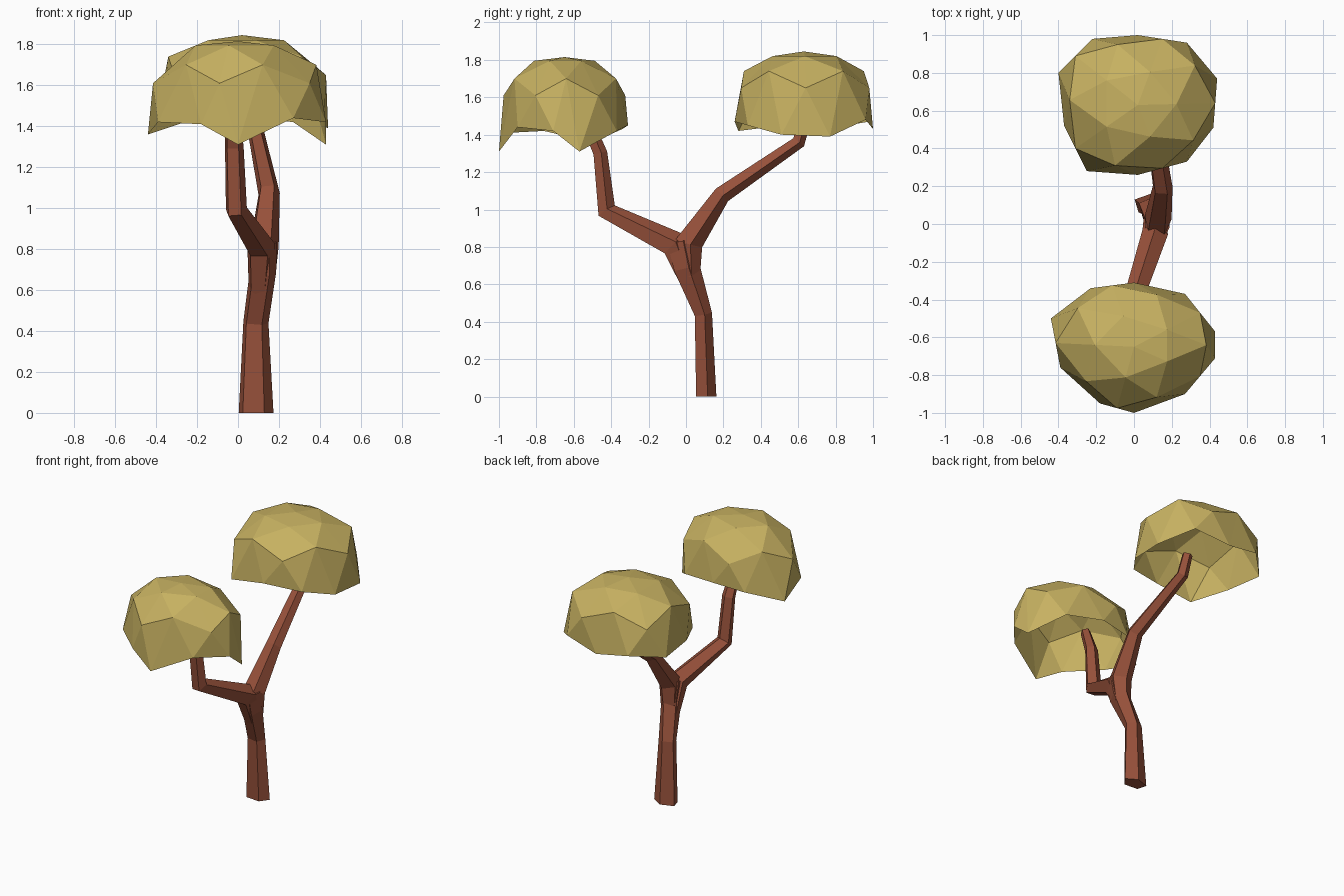
import bpy, bmesh, math
from mathutils import Vector

if "Cube" in bpy.data.objects:
    bpy.data.objects.remove(bpy.data.objects["Cube"])


def make_material(name, colour):
    mat = bpy.data.materials.new(name)
    mat.use_nodes = True
    mat.diffuse_color = (*colour, 1)
    mat.node_tree.nodes["Principled BSDF"].inputs["Base Color"].default_value = (*colour, 1)
    return mat


bark = make_material("reddish_bark", (0.31, 0.082, 0.043))
leaf = make_material("olive_yellow_leaf", (0.57, 0.44, 0.12))


def finish(bm, name, mat):
    bmesh.ops.recalc_face_normals(bm, faces=bm.faces)
    mesh = bpy.data.meshes.new(name)
    bm.to_mesh(mesh)
    bm.free()
    mesh.materials.append(mat)
    obj = bpy.data.objects.new(name, mesh)
    bpy.context.collection.objects.link(obj)
    return obj


def limb(name, path, sides=5, flat_start=False):
    """Faceted tube through (centre, x radius, depth radius) stations."""
    bm = bmesh.new()
    pts = [Vector(p) for p, _, _ in path]
    rings = []
    for i, (_, rx, ry) in enumerate(path):
        before = (pts[i] - pts[max(i - 1, 0)]).normalized()
        after = (pts[min(i + 1, len(pts) - 1)] - pts[i]).normalized()
        t = (before + after).normalized()
        if flat_start and i == 0:
            t = Vector((0, 0, 1))
        u = Vector((1, 0, 0))
        u = (u - t * u.dot(t)).normalized()
        v = t.cross(u)
        angles = [math.tau * (k + 0.15) / sides for k in range(sides)]
        rings.append([bm.verts.new(pts[i] + u * rx * math.cos(a) + v * ry * math.sin(a))
                      for a in angles])
    for low, high in zip(rings, rings[1:]):
        for k in range(sides):
            n = (k + 1) % sides
            bm.faces.new((low[k], low[n], high[n], high[k]))
    bm.faces.new(rings[0][::-1])
    bm.faces.new(rings[-1])
    return finish(bm, name, bark)


def canopy(name, rim, centre, shoulder, crown, top):
    """Open faceted dome over a jagged ten-point rim."""
    bm = bmesh.new()
    c = Vector(centre)
    n = len(rim)
    rim_v = [bm.verts.new(p) for p in rim]

    def inward(p, scale, z):
        return bm.verts.new((c.x + (p.x - c.x) * scale, c.y + (p.y - c.y) * scale, z))

    # staggered shoulder ring, alternating wide/low and narrow/high
    mid = []
    for i in range(n):
        p = (rim_v[i].co + rim_v[(i + 1) % n].co) / 2
        low = i % 2 == 0
        mid.append(inward(p, 1.0 if low else 0.89, shoulder + (-0.03 if low else 0.06)))
    crown_v = [inward(mid[i].co, 0.5, crown) for i in range(0, n, 2)]
    tip = bm.verts.new((c.x, c.y, top))
    for i in range(n):
        j = (i + 1) % n
        bm.faces.new((rim_v[i], rim_v[j], mid[i]))
        bm.faces.new((rim_v[j], mid[j], mid[i]))
    for k in range(n // 2):
        a, b, d = mid[2 * k], mid[2 * k + 1], mid[(2 * k + 2) % n]
        e, f = crown_v[k], crown_v[(k + 1) % (n // 2)]
        bm.faces.new((a, b, e))
        bm.faces.new((b, f, e))
        bm.faces.new((b, d, f))
        bm.faces.new((e, f, tip))
    return finish(bm, name, leaf)


# Trunk and its two bent branches
limb("trunk", [((0.085, 0.105, 0), 0.09, 0.058),
               ((0.085, 0.09, 0.44), 0.065, 0.05),
               ((0.12, 0.0, 0.69), 0.068, 0.075),
               ((0.12, -0.03, 0.83), 0.07, 0.08)], flat_start=True)
limb("back_branch", [((0.12, 0.02, 0.64), 0.06, 0.055),
                     ((0.125, 0.01, 0.82), 0.075, 0.08),
                     ((0.15, 0.19, 1.08), 0.055, 0.05),
                     ((0.09, 0.6, 1.36), 0.042, 0.038),
                     ((0.08, 0.64, 1.5), 0.035, 0.035)])
limb("front_branch", [((0.1, 0.05, 0.53), 0.05, 0.045),
                      ((0.11, -0.06, 0.81), 0.072, 0.08),
                      ((-0.01, -0.425, 0.99), 0.055, 0.055),
                      ((-0.02, -0.46, 1.3), 0.048, 0.04),
                      ((-0.03, -0.53, 1.47), 0.035, 0.035)])

# Leaf canopies
canopy("front_canopy",
       [(0.43, -0.57, 1.31), (0.27, -0.37, 1.42), (0, -0.31, 1.45), (-0.23, -0.34, 1.43),
        (-0.44, -0.5, 1.36), (-0.39, -0.76, 1.42), (-0.18, -0.95, 1.41), (0, -1, 1.31),
        (0.27, -0.9, 1.44), (0.43, -0.71, 1.42)],
       (0, -0.65, 0), 1.64, 1.795, 1.815)
canopy("back_canopy",
       [(0.42, 0.51, 1.4), (0.44, 0.77, 1.39), (0.28, 0.96, 1.48), (0.02, 1, 1.43),
        (-0.22, 0.98, 1.47), (-0.4, 0.8, 1.44), (-0.37, 0.52, 1.45), (-0.25, 0.28, 1.42),
        (0.02, 0.26, 1.47), (0.28, 0.33, 1.45)],
       (0.02, 0.63, 0), 1.68, 1.82, 1.845)
